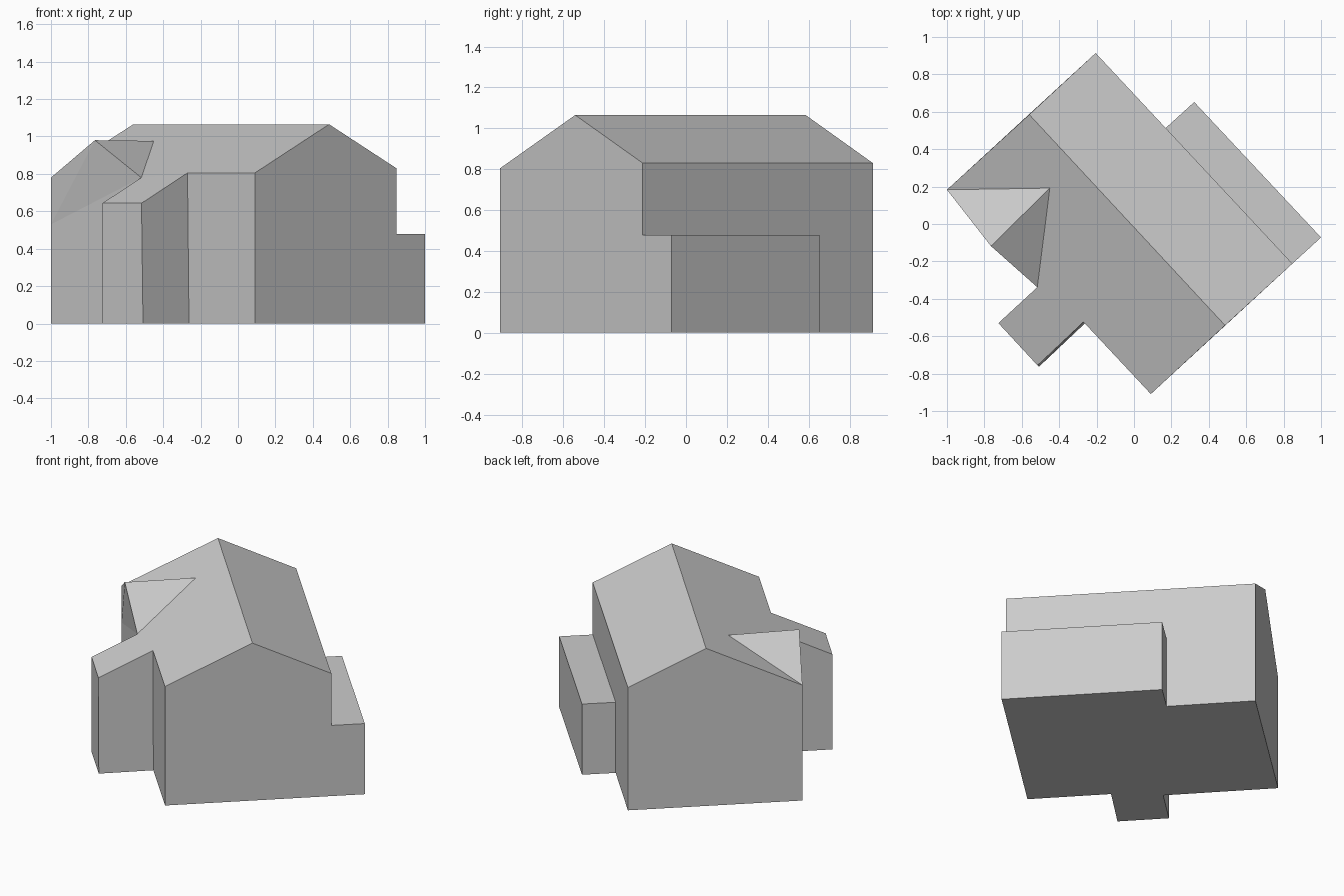
import bpy
import bmesh
from mathutils import Vector

old = bpy.data.objects.get("Cube")
if old:
    bpy.data.objects.remove(old, do_unlink=True)

grey = bpy.data.materials.new("light grey")
grey.use_nodes = True
grey.diffuse_color = (0.6, 0.6, 0.6, 1)
grey.node_tree.nodes["Principled BSDF"].inputs["Base Color"].default_value = (0.6, 0.6, 0.6, 1)


def part(name, inside, *polygons):
    """Flat panels whose normals point away from an inside point."""
    bm = bmesh.new()
    shared = {}
    for polygon in polygons:
        verts = [shared.setdefault(tuple(p), None) or bm.verts.new(p) for p in polygon]
        for p, v in zip(polygon, verts):
            shared[tuple(p)] = v
        face = bm.faces.new(verts)
        face.normal_update()
        if face.normal.dot(face.calc_center_median() - Vector(inside)) < 0:
            face.normal_flip()
    mesh = bpy.data.meshes.new(name)
    bm.to_mesh(mesh)
    bm.free()
    mesh.materials.append(grey)
    obj = bpy.data.objects.new(name, mesh)
    bpy.context.collection.objects.link(obj)
    return obj


def at(xy, z=0):
    return (xy[0], xy[1], z)


# Heights
RIDGE, BACK_EAVE, FRONT_EAVE, SIDE_EAVE = 1.065, 0.83, 0.805, 0.78
WING_EAVE, ANNEX_TOP, DORMER_TOP, GABLE_FOOT = 0.643, 0.478, 0.98, 0.53

# Plan corners of the main body and its ridge ends
west, north = (-1.0, 0.183), (-0.205, 0.914)
east, south = (0.847, -0.212), (0.09, -0.909)
ridge_a, ridge_b = at((-0.56, 0.585), RIDGE), at((0.487, -0.542), RIDGE)

# Plan corners of the wing, whose outer side leans slightly
wing_in, wing_out = (-0.517, -0.338), (-0.725, -0.53)
tip_top, tip_foot = (-0.516, -0.756), (-0.508, -0.763)
join_top, join_foot = (-0.27, -0.524), (-0.262, -0.531)

# Plan corners of the annex
annex_join, annex_north, annex_east = (0.168, 0.512), (0.322, 0.652), (1.0, -0.072)

# Dormer corners
dormer_left = at(west, SIDE_EAVE)
dormer_right = at(wing_in, SIDE_EAVE)
dormer_peak = at((-0.765, -0.118), DORMER_TOP)
dormer_back = at((-0.45, 0.192), 0.976)
gable_foot = at(west, GABLE_FOOT)

core = (-0.05, 0, 0.4)

# Main body walls
part("main_walls", core,
     [at(west), gable_foot, dormer_left, ridge_a, at(north, BACK_EAVE), at(north)],
     [at(north), at(north, BACK_EAVE), at(east, BACK_EAVE), at(east, ANNEX_TOP),
      at(annex_join, ANNEX_TOP), at(annex_join)],
     [at(south), at(south, FRONT_EAVE), ridge_b, at(east, BACK_EAVE),
      at(east, ANNEX_TOP), at(east)],
     [at(south), at(south, FRONT_EAVE), at(join_top, FRONT_EAVE), at(join_foot)],
     [at(west), gable_foot, dormer_right, at(wing_in)])

# Main roof, the front slope notched around the dormer
part("main_roof", core,
     [ridge_a, ridge_b, at(east, BACK_EAVE), at(north, BACK_EAVE)],
     [ridge_a, dormer_left, dormer_back, dormer_right,
      at(join_top, FRONT_EAVE), at(south, FRONT_EAVE), ridge_b])

# Dormer slopes and its tilted gable
part("dormer", core,
     [dormer_left, dormer_back, dormer_peak],
     [dormer_peak, dormer_back, dormer_right],
     [gable_foot, dormer_left, dormer_peak],
     [gable_foot, dormer_peak, dormer_right])

# Projecting wing under the extended slope
part("wing", (-0.5, -0.53, 0.3),
     [dormer_right, at(wing_out, WING_EAVE), at(tip_top, WING_EAVE), at(join_top, FRONT_EAVE)],
     [at(wing_in), dormer_right, at(wing_out, WING_EAVE), at(wing_out)],
     [at(wing_out), at(wing_out, WING_EAVE), at(tip_top, WING_EAVE), at(tip_foot)],
     [at(tip_foot), at(tip_top, WING_EAVE), at(join_top, FRONT_EAVE), at(join_foot)])

# Flat-roofed annex
annex = [annex_join, annex_north, annex_east, east]
part("annex", (0.58, 0.22, 0.2),
     [at(p, ANNEX_TOP) for p in annex],
     *[[at(a), at(a, ANNEX_TOP), at(b, ANNEX_TOP), at(b)] for a, b in zip(annex, annex[1:])])

# Ground slab under the whole plan
part("floor", core,
     [at(p) for p in (west, north, annex_join, annex_north, annex_east, east,
                      south, join_foot, tip_foot, wing_out, wing_in)])
